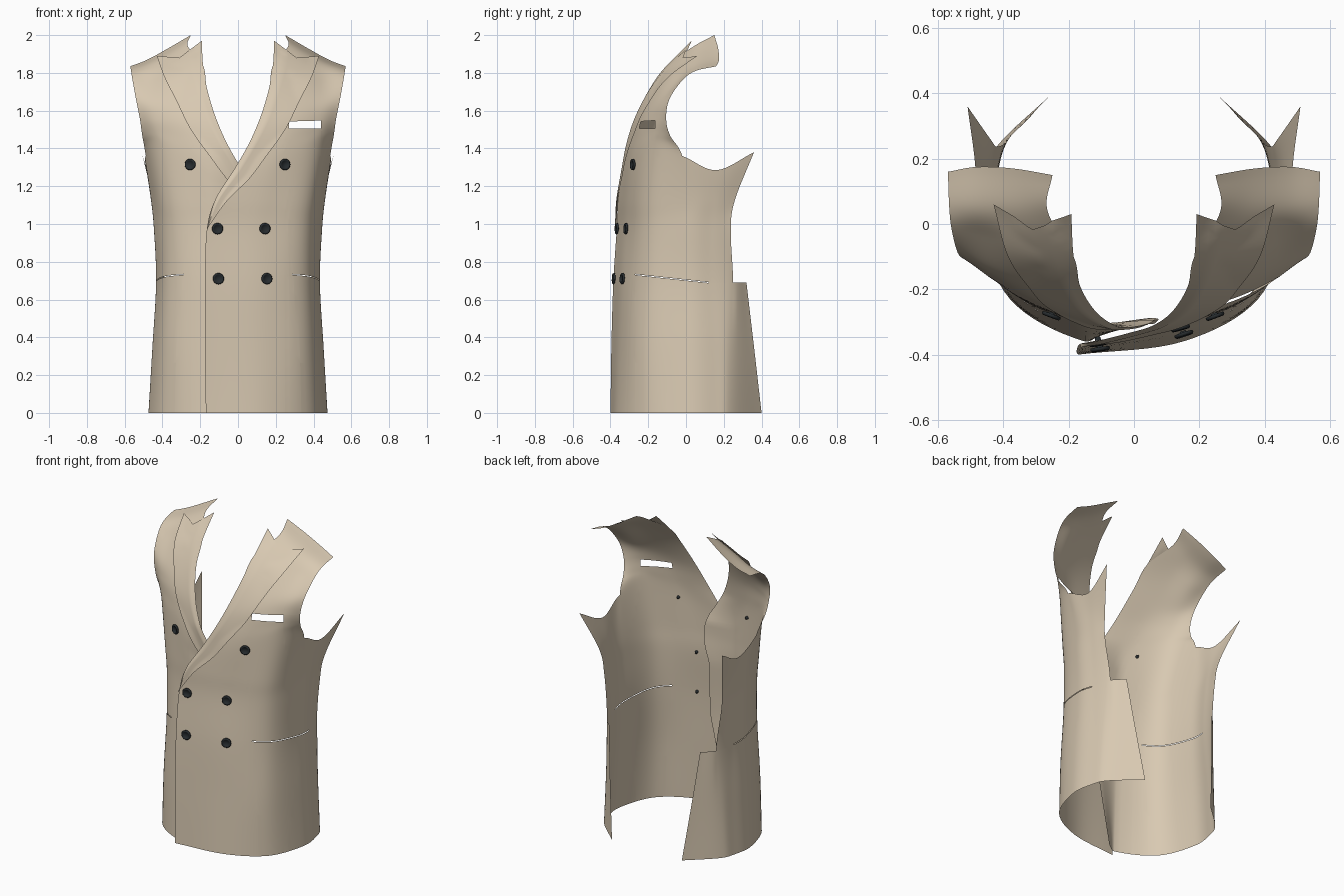
import bpy, bmesh
from mathutils import Vector
from mathutils.bvhtree import BVHTree

if "Cube" in bpy.data.objects:
    bpy.data.objects.remove(bpy.data.objects["Cube"])

N = 8  # samples per control span


def material(name, col):
    m = bpy.data.materials.new(name)
    m.diffuse_color = (*col, 1)
    m.use_nodes = True
    m.node_tree.nodes["Principled BSDF"].inputs["Base Color"].default_value = m.diffuse_color
    return m


TAN = material("tan cloth", (0.69, 0.585, 0.445))
DARK = material("dark button", (0.02, 0.025, 0.028))


def spline(pts, n=N):
    """Catmull-Rom curve through the points, n samples per span."""
    p = [Vector(v) for v in pts]
    p = [2 * p[0] - p[1]] + p + [2 * p[-1] - p[-2]]
    out = []
    for i in range(1, len(p) - 2):
        a, b, c, d = p[i - 1:i + 3]
        for k in range(n):
            t = k / n
            out.append(0.5 * (2 * b + (c - a) * t + (2 * a - 5 * b + 4 * c - d) * t * t
                              + (3 * b - a - 3 * c + d) * t ** 3))
    return out + [p[-2]]


def skin(columns):
    """Mesh neighbouring columns of points, which may differ in length."""
    bm = bmesh.new()
    vs = [[bm.verts.new(p) for p in col] for col in columns]
    for a, b in zip(vs, vs[1:]):
        for j in range(min(len(a), len(b)) - 1):
            bm.faces.new((a[j], b[j], b[j + 1], a[j + 1]))
    bm.normal_update()
    return bm


def cut_opening(bm, planes):
    """Remove the cloth lying behind all the given planes."""
    for co, no in planes:
        bmesh.ops.bisect_plane(bm, geom=bm.verts[:] + bm.edges[:] + bm.faces[:],
                               plane_co=co, plane_no=no, dist=1e-5)
    gone = [f for f in bm.faces
            if all((f.calc_center_median() - Vector(c)).dot(Vector(n)) < 0 for c, n in planes)]
    bmesh.ops.delete(bm, geom=gone, context='FACES')


def to_other_side(p):
    """Mirror, shortening the front flap and tucking it under the overlapping one."""
    k = 0.08 * max(0, min(1, (1.4 - p.z) / 0.2))
    f = max(0, min(1, (0.15 - p.x) / 0.32))
    edge = max(-.04, .08 - .2 * p.z)
    s = (0.15 - edge) / 0.32
    s += (1 - s) * max(0, min(1, (p.z - 0.95) / 0.3))
    x = p.x if p.x > 0.15 else 0.15 - (0.15 - p.x) * s
    return Vector((-x, p.y + k * f, p.z))


def finish(bm, name, mat, mirror=False):
    if mirror:
        for v in bm.verts:
            v.co = to_other_side(v.co)
        bmesh.ops.reverse_faces(bm, faces=bm.faces[:])
    for f in bm.faces:
        f.smooth = True
    me = bpy.data.meshes.new(name)
    bm.to_mesh(me)
    me.materials.append(mat)
    ob = bpy.data.objects.new(name, me)
    bpy.context.collection.objects.link(ob)
    return ob


# Plan curves from front edge round the side to the back edge, below the armhole
lower = [
    (0.0, [(-.17, -.40), (.15, -.36), (.38, -.23), (.47, 0), (.453, .16), (.41, .25), (.25, .40)]),
    (.35, [(-.175, -.395), (.15, -.345), (.37, -.23), (.45, 0), (.433, .16), (.397, .25), (.29, .36)]),
    (.69, [(-.175, -.385), (.15, -.33), (.36, -.215), (.43, 0), (.42, .14), (.39, .25), (.325, .32)]),
    (.97, [(-.165, -.367), (.14, -.31), (.36, -.21), (.44, 0), (.435, .14), (.42, .237)]),
    (1.13, [(-.12, -.36), (.17, -.30), (.38, -.20), (.455, .01), (.455, .15), (.44, .26)]),
]
rows = [[(x, y, z) for x, y in pts] for z, pts in lower]
# Armhole base, chest and shoulder
rows += [
    [(-.02, -.335, 1.29), (.22, -.282, 1.33), (.415, -.18, 1.39), (.488, -.02, 1.36),
     (.485, .16, 1.285), (.51, .36, 1.38)],
    [(.06, -.31, 1.43), (.27, -.255, 1.45), (.425, -.175, 1.48), (.507, -.085, 1.47)],
    [(.12, -.265, 1.57), (.30, -.225, 1.56), (.435, -.165, 1.56), (.52, -.105, 1.56)],
    [(.165, -.19, 1.72), (.33, -.165, 1.67), (.45, -.13, 1.65), (.54, -.088, 1.66)],
    [(.185, -.10, 1.84), (.34, -.07, 1.80), (.46, -.04, 1.76), (.558, -.02, 1.76)],
    [(.265, .04, 1.94), (.36, .04, 1.89), (.47, .045, 1.84), (.566, .05, 1.81)],
    [(.25, .15, 2.0), (.37, .17, 1.93), (.48, .175, 1.87), (.57, .16, 1.835)],
]
sampled = [spline(r) for r in rows]
columns = [spline([r[c] for r in sampled if len(r) > c]) for c in range(len(sampled[0]))]

# Front panels, with slit side pockets; one has the open breast pocket
panel = skin(columns)
surface = BVHTree.FromBMesh(panel)
tilt = Vector((0, .108, 1))
cut_opening(panel, [((0, -.27, 0), (0, -1, 0)), ((0, .12, 0), (0, 1, 0)), ((.25, 0, 0), (-1, 0, 0)),
                    ((0, -.25, .732), tilt), ((0, -.25, .728), -tilt)])
other = panel.copy()
cut_opening(panel, [((.27, 0, 0), (-1, 0, 0)), ((.44, 0, 0), (1, 0, 0)),
                    ((.35, 0, 1.545), (-.03, 0, 1)), ((.35, 0, 1.505), (0, 0, -1))])
finish(panel, "left_front_panel", TAN)
finish(other, "right_front_panel", TAN, True)


def hit(x, z):
    return surface.ray_cast(Vector((x, -2, z)), Vector((0, 1, 0)))


# Lapels folded back from the front edge, ending in a notched top
inner = spline([r[0] for r in rows[3:10]] + [(.192, .03, 1.97)])
outer = spline([(-.16, -.372, .98), (-.06, -.365, 1.12), (.06, -.34, 1.24), (.15, -.315, 1.36),
                (.25, -.265, 1.50), (.33, -.185, 1.66), (.39, -.09, 1.78), (.43, .06, 1.89)])
strips = []
T = 12
for i in range(T + 1):
    t = i / T
    col = []
    for j, (a, b) in enumerate(zip(inner, outer)):
        w = max(0, j / (len(inner) - 1) - .8) / .2
        p = a.lerp(b, t) + Vector((0, -.055, -.05)) * (1 - abs(2 * t - 1)) * w
        h = hit(p.x, p.z)[0]
        if i and h:
            p.y = min(p.y, h.y - .012 * min(1, 4 * t))
        col.append(p)
    strips.append(col)
lapel = skin(strips)
finish(lapel.copy(), "right_lapel", TAN, True)
finish(lapel, "left_lapel", TAN)


# Buttons: turned discs with a raised rim and a short shank
def button(name, x, z, mirror=False):
    p, n = hit(x, z)[:2]
    if n.y > 0:
        n = -n
    if mirror:
        p, n = to_other_side(p), Vector((-n.x, n.y, n.z))
    prof = [(0, .010), (.017, .010), (.021, .016), (.026, .016), (.030, .011),
            (.029, .005), (.010, .003), (.008, -.012), (0, -.012)]
    bm = bmesh.new()
    vs = [bm.verts.new((r, 0, h)) for r, h in prof]
    es = [bm.edges.new(e) for e in zip(vs, vs[1:])]
    bmesh.ops.spin(bm, geom=vs + es, cent=(0, 0, 0), axis=(0, 0, 1), angle=6.2831853, steps=24)
    bmesh.ops.remove_doubles(bm, verts=bm.verts[:], dist=1e-5)
    bmesh.ops.recalc_face_normals(bm, faces=bm.faces[:])
    ob = finish(bm, name, DARK)
    ob.rotation_euler = n.to_track_quat('Z', 'Y').to_euler()
    ob.location = p


for i, (x, z) in enumerate([(.245, 1.315), (.14, .975), (.15, .71), (-.11, .975), (-.105, .71)]):
    button(f"button_{i + 1}", x, z)
button("button_6", .25, 1.315, True)
